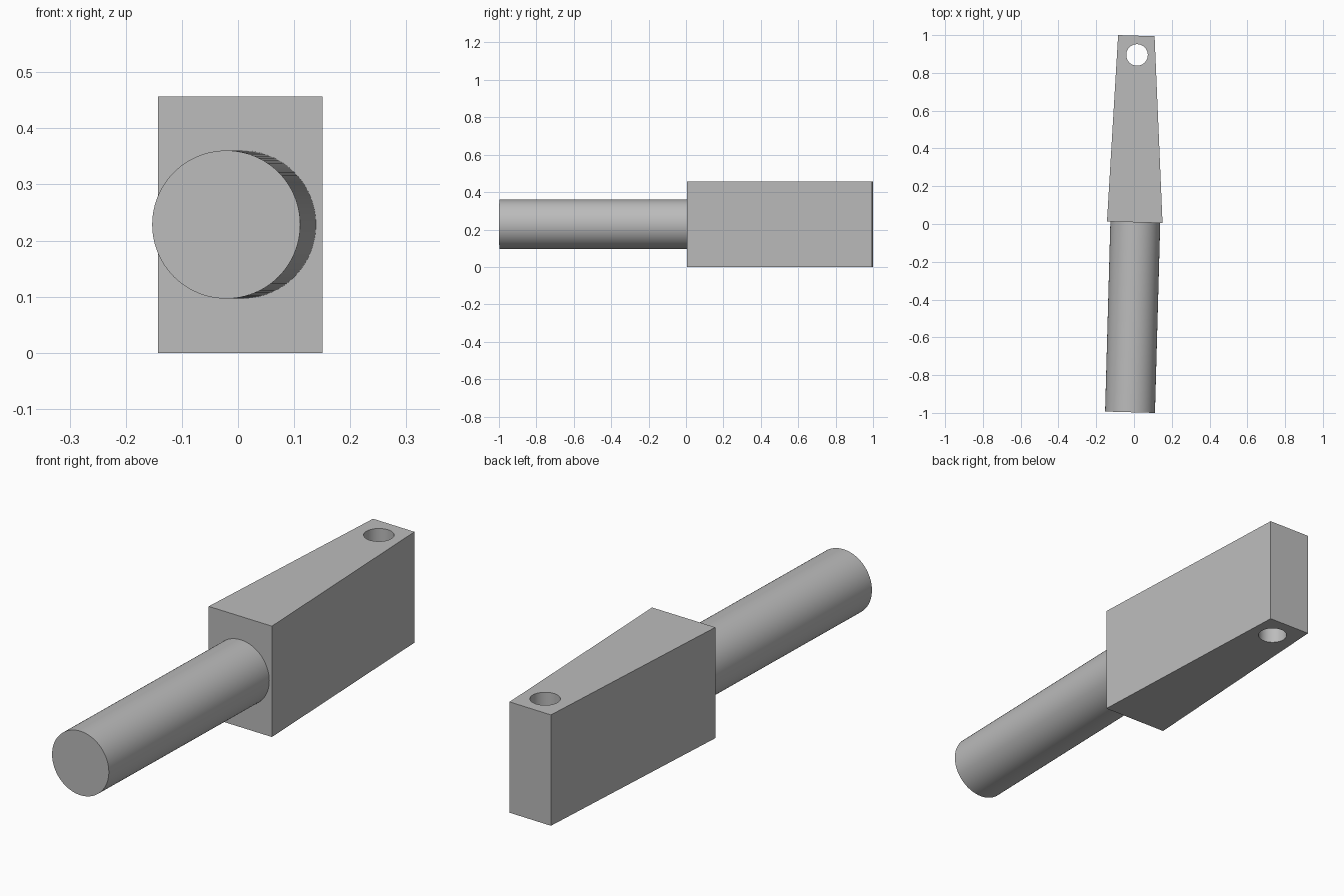
import bpy, bmesh, math
from mathutils import Vector

cube = bpy.data.objects.get("Cube")
if cube:
    bpy.data.objects.remove(cube, do_unlink=True)

HEIGHT = 0.457
MID = HEIGHT / 2

grey = bpy.data.materials.new("plain_grey")
grey.use_nodes = True
grey.diffuse_color = (0.5, 0.5, 0.5, 1)
grey.node_tree.nodes["Principled BSDF"].inputs["Base Color"].default_value = grey.diffuse_color


def mesh_object(name, bm):
    bmesh.ops.recalc_face_normals(bm, faces=bm.faces)
    mesh = bpy.data.meshes.new(name)
    bm.to_mesh(mesh)
    bm.free()
    mesh.materials.append(grey)
    obj = bpy.data.objects.new(name, mesh)
    bpy.context.collection.objects.link(obj)
    return obj


def cylinder(name, start, end, radius, sides):
    axis = Vector(end) - Vector(start)
    bm = bmesh.new()
    bmesh.ops.create_cone(bm, cap_ends=True, segments=sides, radius1=radius,
                          radius2=radius, depth=axis.length)
    obj = mesh_object(name, bm)
    obj.location = (Vector(start) + Vector(end)) / 2
    obj.rotation_euler = axis.to_track_quat('Z', 'Y').to_euler()
    return obj


def smooth(obj):
    bpy.ops.object.select_all(action='DESELECT')
    obj.select_set(True)
    bpy.context.view_layer.objects.active = obj
    bpy.ops.object.shade_smooth_by_angle(angle=math.radians(30))


# Tapered block, extruded from its plan outline
outline = [(-0.143, 0.013), (0.151, 0.005), (0.109, 0.994), (-0.084, 1.0)]
bm = bmesh.new()
base = bm.faces.new([bm.verts.new((x, y, 0)) for x, y in outline])
top = bmesh.ops.extrude_face_region(bm, geom=[base])["geom"]
bmesh.ops.translate(bm, vec=(0, 0, HEIGHT),
                    verts=[v for v in top if isinstance(v, bmesh.types.BMVert)])
block = mesh_object("tapered_block", bm)

# Vertical pin hole through the narrow end
cutter = cylinder("hole_cutter", (0.016, 0.895, -0.1), (0.016, 0.895, HEIGHT + 0.1), 0.057, 64)
cutter.hide_render = True
cutter.hide_viewport = True
cut = block.modifiers.new("pin_hole", 'BOOLEAN')
cut.operation = 'DIFFERENCE'
cut.solver = 'EXACT'
cut.object = cutter

# Apply the cut so that the bore can be smoothed
bpy.context.view_layer.update()
cut_mesh = bpy.data.meshes.new_from_object(
    block.evaluated_get(bpy.context.evaluated_depsgraph_get()))
block.modifiers.clear()
block.data = cut_mesh
bpy.data.objects.remove(cutter, do_unlink=True)
smooth(block)

# Round shaft
shaft = cylinder("round_shaft", (-0.021, -0.9965, MID), (0.007, 0.012, MID), 0.132, 96)
smooth(shaft)
